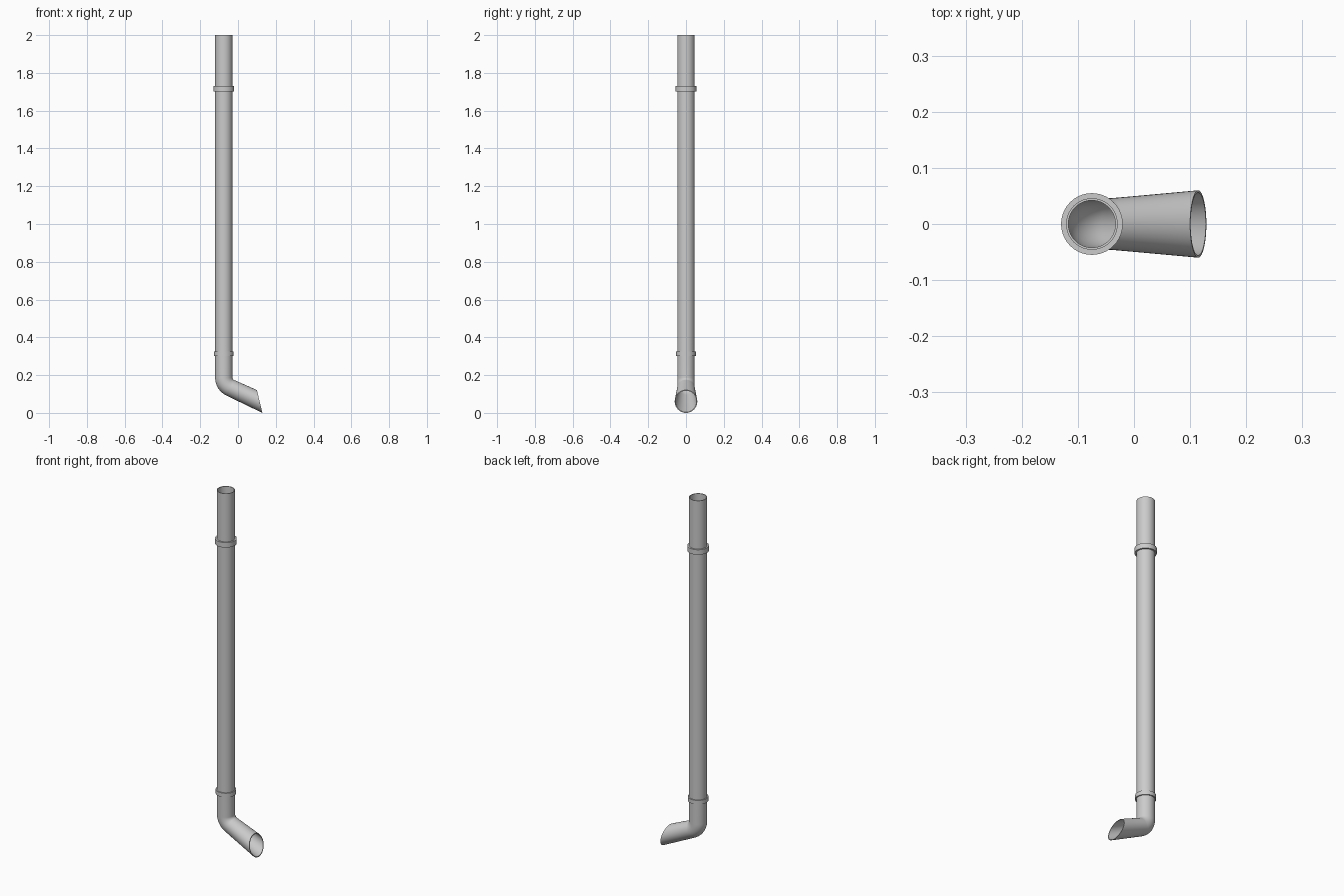
import bpy, bmesh, math
from mathutils import Vector

if "Cube" in bpy.data.objects:
    bpy.data.objects.remove(bpy.data.objects["Cube"])

SEG = 40
PX = -0.075           # pipe axis
R, WALL = 0.046, 0.004


def tube(name, sections):
    """Closed skin through a loop of sections (centre, in-plane axis u, half width in y)."""
    bm = bmesh.new()
    rings = []
    for c, u, rv in sections:
        ring = []
        for i in range(SEG):
            a = 2 * math.pi * i / SEG
            ring.append(bm.verts.new(c + u * math.cos(a) + Vector((0, rv * math.sin(a), 0))))
        rings.append(ring)
    for k, a in enumerate(rings):
        b = rings[(k + 1) % len(rings)]
        for i in range(SEG):
            j = (i + 1) % SEG
            bm.faces.new((a[i], a[j], b[j], b[i]))
    bmesh.ops.recalc_face_normals(bm, faces=bm.faces)
    me = bpy.data.meshes.new(name)
    bm.to_mesh(me)
    bm.free()
    ob = bpy.data.objects.new(name, me)
    bpy.context.collection.objects.link(ob)
    bpy.ops.object.select_all(action='DESELECT')
    ob.select_set(True)
    bpy.context.view_layer.objects.active = ob
    bpy.ops.object.shade_smooth_by_angle(angle=math.radians(35))
    return ob


def hollow(name, outer, wall):
    """Add an inner skin to a run of outer sections."""
    inner = [(c, u * (1 - wall / u.length), rv - wall) for c, u, rv in outer]
    return tube(name, outer + inner[::-1])


def level(z, r):
    return (Vector((PX, 0, z)), Vector((r, 0, 0)), r)


# straight downpipe
hollow("downpipe", [level(2.0, R), level(0.312, R)], WALL)

# collars around the pipe
hollow("upper_collar", [level(1.73, 0.055), level(1.702, 0.055)], 0.0095)
hollow("lower_collar", [level(0.325, 0.052), level(0.302, 0.052)], 0.0065)

# elbow bending into a flared outlet with a slanted mouth
BEND_R, STEPS = 0.06, 12
bend = Vector((PX + BEND_R, 0, 0.187))
path = [level(0.312, R)]
for k in range(STEPS + 1):
    a = math.radians(65) * k / STEPS
    d = Vector((math.cos(a), 0, math.sin(a)))
    path.append((bend - d * BEND_R, d * R, R))
path.append((Vector((0.1145, 0, 0.0605)), Vector((-0.0145, 0, 0.0605)), 0.06))
hollow("outlet_elbow", path, WALL)
